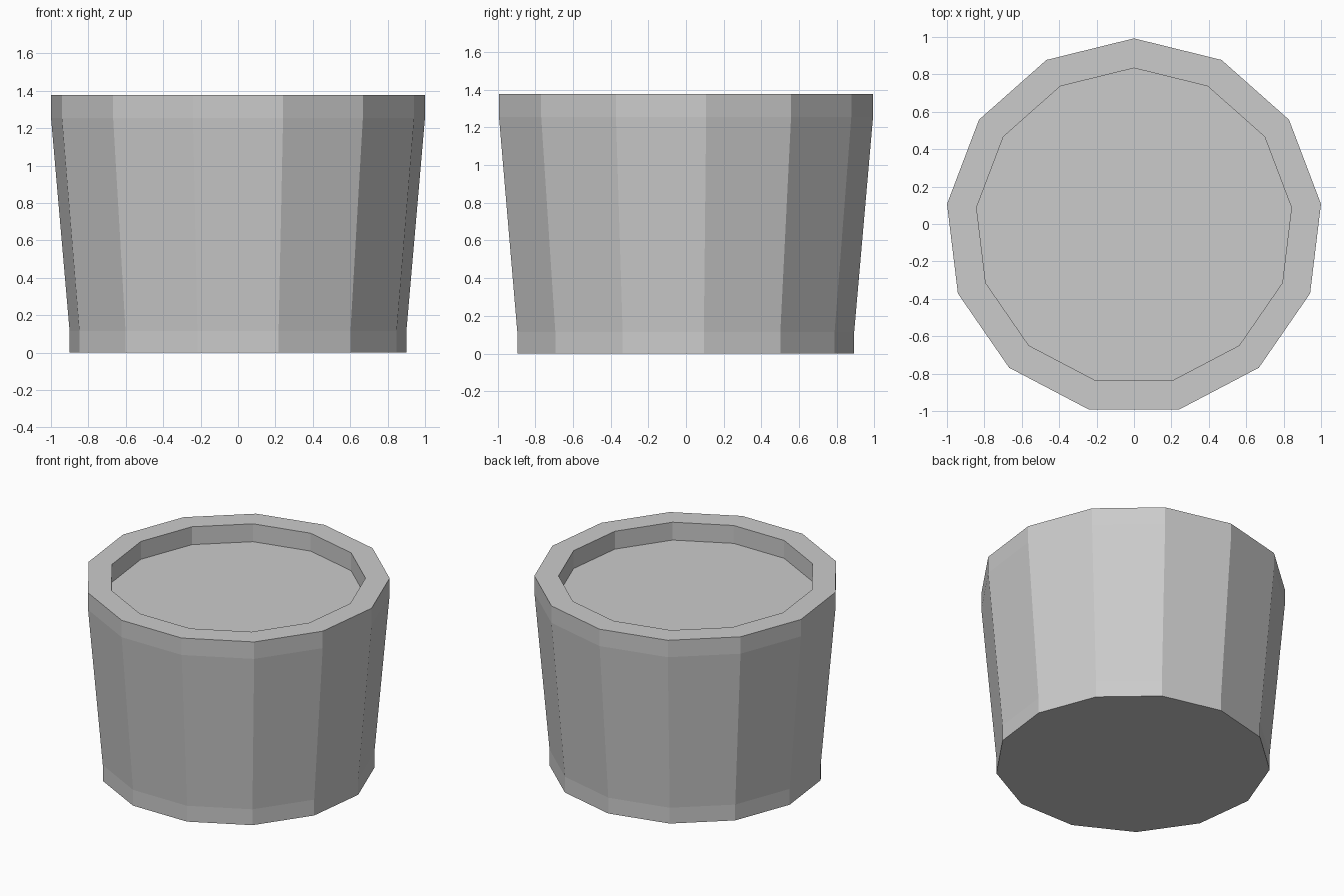
import bpy, bmesh
from math import cos, sin, tau

if "Cube" in bpy.data.objects:
    bpy.data.objects.remove(bpy.data.objects["Cube"])

SIDES = 13
Y_SHIFT = -0.0145  # centres the odd-sided outline on y = 0

# (radius, height) from the base, up the outside, over the rim, down to the inner floor
PROFILE = [(0.907, 0.0), (0.907, 0.115), (1.007, 1.255),
           (1.007, 1.378), (0.848, 1.378), (0.848, 1.248)]


def ring(bm, radius, z):
    angles = [tau / 4 + tau * i / SIDES for i in range(SIDES)]
    return [bm.verts.new((radius * cos(a), radius * sin(a) + Y_SHIFT, z)) for a in angles]


# Tapered tub with a recessed top
bm = bmesh.new()
rings = [ring(bm, r, z) for r, z in PROFILE]
for low, high in zip(rings, rings[1:]):
    for i in range(SIDES):
        j = (i + 1) % SIDES
        bm.faces.new((low[i], low[j], high[j], high[i]))

# Underside and inner floor
bm.faces.new(rings[0][::-1])
bm.faces.new(rings[-1])
bmesh.ops.recalc_face_normals(bm, faces=bm.faces)

mesh = bpy.data.meshes.new("tub")
bm.to_mesh(mesh)
bm.free()
tub = bpy.data.objects.new("tub", mesh)
bpy.context.collection.objects.link(tub)
